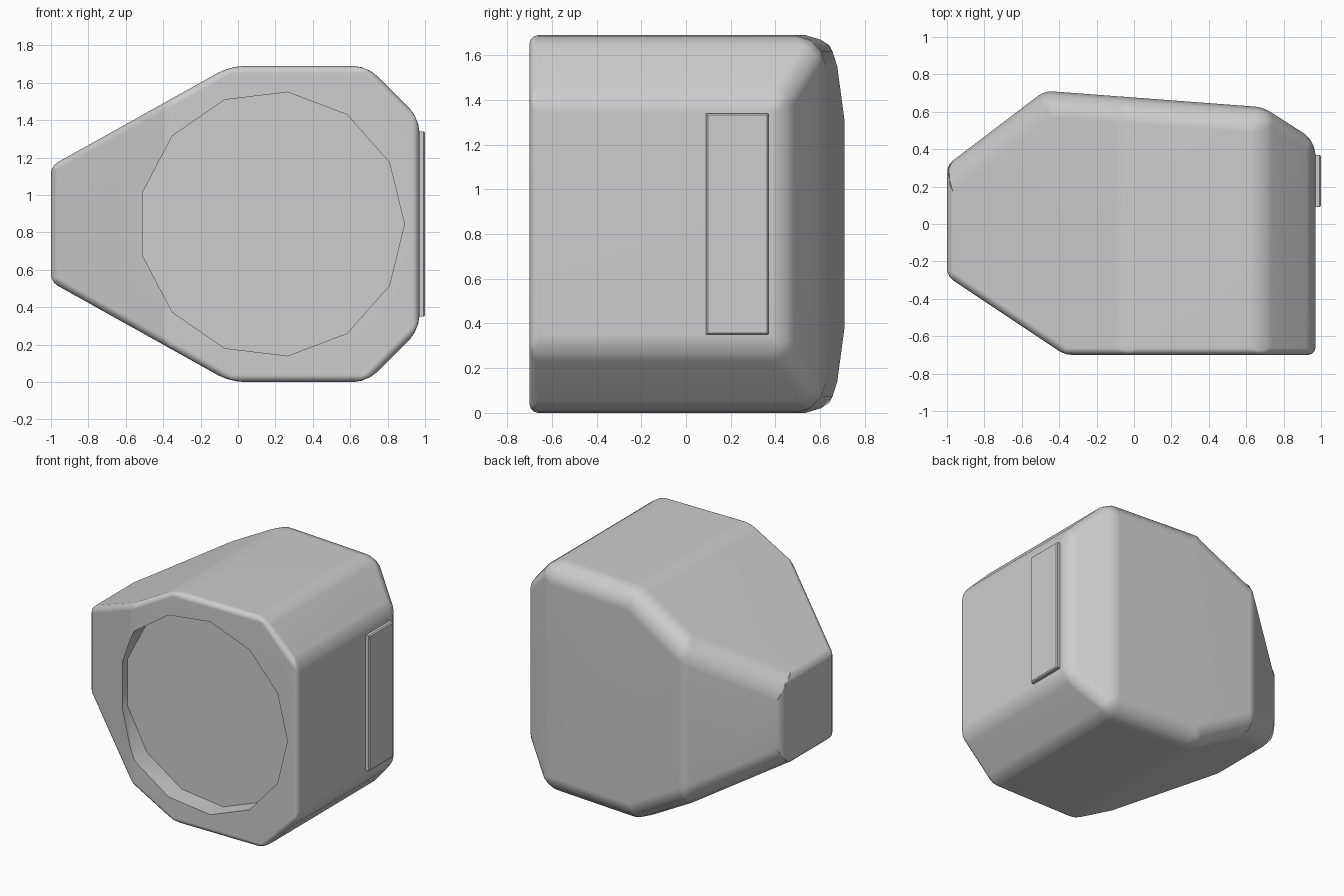
import bpy, bmesh, math
from mathutils import Vector, Matrix

default = bpy.data.objects.get("Cube")
if default:
    bpy.data.objects.remove(default, do_unlink=True)

MID = 0.845  # mirror height

grey = bpy.data.materials.new("light_grey")
grey.use_nodes = True
grey.diffuse_color = (0.61, 0.61, 0.61, 1)
grey.node_tree.nodes["Principled BSDF"].inputs["Base Color"].default_value = (0.61, 0.61, 0.61, 1)


def finish(name, bm):
    bmesh.ops.recalc_face_normals(bm, faces=bm.faces)
    mesh = bpy.data.meshes.new(name)
    bm.to_mesh(mesh)
    bm.free()
    mesh.materials.append(grey)
    obj = bpy.data.objects.new(name, mesh)
    bpy.context.collection.objects.link(obj)
    return obj


def box(lo, hi):
    bm = bmesh.new()
    lo, hi = Vector(lo), Vector(hi)
    bmesh.ops.create_cube(bm, size=1, matrix=Matrix.Translation((lo + hi) / 2)
                          @ Matrix.Diagonal((*(hi - lo), 1)))
    return bm


def slice_off(bm, point, normal):
    geom = bm.verts[:] + bm.edges[:] + bm.faces[:]
    cut = bmesh.ops.bisect_plane(bm, geom=geom, plane_co=point, plane_no=normal,
                                 clear_outer=True)["geom_cut"]
    bmesh.ops.holes_fill(bm, edges=[e for e in cut if isinstance(e, bmesh.types.BMEdge)])


# Housing: a block with its corners sliced away
bm = box((-1, -0.7, 0), (0.97, 0.8, 2 * MID))
slice_off(bm, (-0.45, 0.71, MID), (0.075, 1, 0))      # back
slice_off(bm, (-0.37, -0.7, MID), (-0.42, -0.63, 0))  # front, narrow end
slice_off(bm, (-0.48, 0.71, MID), (-0.38, 0.5, 0))    # back, narrow end
for s in (1, -1):
    slice_off(bm, (-1, 0, MID + s * 0.31), (-0.53, 0, s * 0.95))
    slice_off(bm, (0.97, 0, MID + s * 0.565), (1, 0, s))
slice_off(bm, (0.69, 0.6245, MID), (0.64, 1, 0))      # back, wide end
bmesh.ops.remove_doubles(bm, verts=bm.verts, dist=0.02)
bmesh.ops.dissolve_limit(bm, angle_limit=0.01, verts=bm.verts, edges=bm.edges)
bmesh.ops.recalc_face_normals(bm, faces=bm.faces)


def rounding(edge):
    c = (edge.verts[0].co + edge.verts[1].co) / 2
    backs = sum(f.normal.y > 0.3 for f in edge.link_faces)
    if c.y < -0.69 or c.x < -0.99 or (c.x < -0.4 and c.y < -0.3) or backs == 2:
        return 0.27
    if backs == 1 and c.x < 0.7:
        return 1
    return 0.5


# Wide rounding round the back, tight rounding round the front
weights = bm.edges.layers.float.new("bevel_weight_edge")
for e in bm.edges:
    e[weights] = rounding(e)
housing = finish("housing", bm)
bevel = housing.modifiers.new("rounding", "BEVEL")
bevel.limit_method = "WEIGHT"
bevel.width = 0.14
bevel.segments = 3

# Shallow thirteen-sided recess in the front
bm = bmesh.new()
bmesh.ops.create_cone(bm, cap_ends=True, segments=13, radius1=0.71, radius2=0.71, depth=0.43)
turn = Matrix.Rotation(math.radians(90), 4, "X")
bmesh.ops.transform(bm, matrix=turn, verts=bm.verts)
# point one corner of the recess towards the wide end
tip = max(bm.verts, key=lambda v: v.co.x).co
spin = Matrix.Rotation(math.atan2(tip.z, tip.x), 4, "Y")
bmesh.ops.transform(bm, matrix=Matrix.Translation((0.18, -0.765, MID)) @ spin, verts=bm.verts)
cutter = finish("recess_cutter", bm)
cutter.hide_render = True
cutter.hide_viewport = True
cut = housing.modifiers.new("recess", "BOOLEAN")
cut.operation = "DIFFERENCE"
cut.solver = "EXACT"
cut.object = cutter

# Bake the rounding and recess, then remove the helper
graph = bpy.context.evaluated_depsgraph_get()
baked = bpy.data.meshes.new_from_object(housing.evaluated_get(graph))
housing.modifiers.clear()
housing.data = baked
bpy.data.objects.remove(cutter, do_unlink=True)

# Raised panel on the wide end
bm = box((0.95, 0.09, 0.35), (1, 0.37, 1.34))
outer = [e for e in bm.edges if all(v.co.x > 0.99 for v in e.verts)]
bmesh.ops.bevel(bm, geom=outer, offset=0.008, segments=1, affect="EDGES")
finish("side_panel", bm)

# Smooth shading on the housing
bpy.ops.object.select_all(action="DESELECT")
housing.select_set(True)
bpy.context.view_layer.objects.active = housing
bpy.ops.object.shade_smooth_by_angle(angle=math.radians(35))
normals = housing.modifiers.new("flat_faces", "WEIGHTED_NORMAL")
normals.keep_sharp = True
